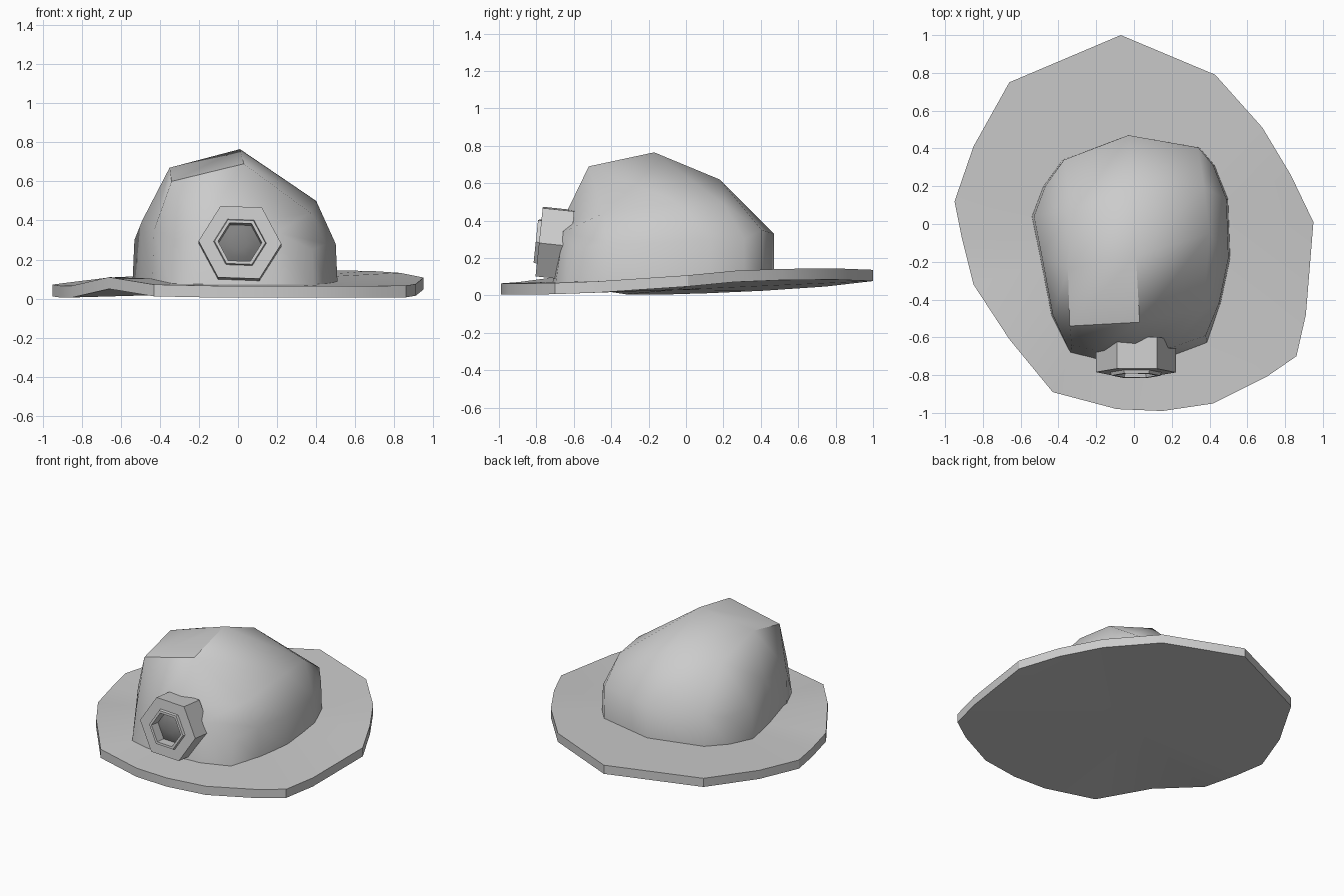
import bpy, bmesh, math
from mathutils import Matrix, Vector

if "Cube" in bpy.data.objects:
    bpy.data.objects.remove(bpy.data.objects["Cube"])


def material(name, v):
    m = bpy.data.materials.new(name)
    m.diffuse_color = (v, v, v, 1)
    m.use_nodes = True
    m.node_tree.nodes["Principled BSDF"].inputs["Base Color"].default_value = m.diffuse_color
    return m


grey = material("light grey", 0.6)
dark = material("dark grey lens", 0.22)


def finish(name, bm, mat, angle):
    bmesh.ops.recalc_face_normals(bm, faces=bm.faces)
    me = bpy.data.meshes.new(name)
    bm.to_mesh(me)
    bm.free()
    ob = bpy.data.objects.new(name, me)
    bpy.context.collection.objects.link(ob)
    me.materials.append(mat)
    bpy.ops.object.select_all(action='DESELECT')
    ob.select_set(True)
    bpy.context.view_layer.objects.active = ob
    bpy.ops.object.shade_smooth_by_angle(angle=math.radians(angle))
    return ob


# Brim: wavy outline with top heights, fanned to a centre on both sides
outline = [(-.07, 1.0, .137), (.43, .79, .145), (.68, .51, .142), (.83, .26, .132),
           (.95, .01, .108), (.91, -.48, .075), (.86, -.70, .067), (.70, -.81, .065),
           (.42, -.95, .065), (.15, -.99, .065), (-.09, -.98, .065), (-.43, -.89, .072),
           (-.66, -.61, .110), (-.85, -.32, .066), (-.91, -.08, .066), (-.95, .12, .072),
           (-.85, .41, .085), (-.66, .75, .108)]
THICK = .06
bm = bmesh.new()
top = [bm.verts.new(p) for p in outline]
low = [bm.verts.new((x, y, max(0, z - THICK))) for x, y, z in outline]
top_mid = bm.verts.new((0, -.05, .09))
low_mid = bm.verts.new((0, -.05, .03))
for i in range(len(top)):
    j = (i + 1) % len(top)
    bm.faces.new((top[i], top[j], top_mid))
    bm.faces.new((low[j], low[i], low_mid))
    bm.faces.new((top[i], low[i], low[j], top[j]))
finish("brim", bm, grey, 30)

# Crown: five arched ribs from front to back, left to right
ribs = [
    [(-.33, -.64, .30), (-.20, -.67, .35), (.00, -.67, .38), (.20, -.655, .34), (.38, -.59, .25)],
    [(-.43, -.48, .35), (-.34, -.54, .60), (.03, -.52, .69), (.37, -.44, .44), (.45, -.42, .28)],
    [(-.49, -.16, .40), (-.35, -.24, .67), (.01, -.17, .765), (.40, -.05, .50), (.50, -.18, .28)],
    [(-.53, .04, .30), (-.33, .08, .57), (.00, .18, .62), (.37, .20, .49), (.49, .13, .30)],
    [(-.47, .20, .27), (-.37, .34, .32), (-.03, .47, .33), (.34, .405, .35), (.42, .31, .30)],
]
bm = bmesh.new()
g = [[bm.verts.new(p) for p in rib] for rib in ribs]
for a, b in zip(g, g[1:]):
    for i in range(4):
        bm.faces.new((a[i], a[i + 1], b[i + 1], b[i]))
# Crown walls drop from the rim of the rib grid into the brim
rim = g[0][:4] + [r[4] for r in g[:4]] + g[4][:0:-1] + [r[0] for r in g[:0:-1]]
base = []
for v in rim:
    x, y, z = v.co
    y *= 1.07 if y < -.5 else 1.0
    base.append(bm.verts.new((x * 1.02, y, .065 + .03 * y)))
for i in range(len(rim)):
    j = (i + 1) % len(rim)
    bm.faces.new((rim[i], rim[j], base[j], base[i]))
finish("crown", bm, grey, 48)


def hex_loft(name, rings, mat, cap_end, angle):
    """Loft hexagons of (radius, depth) along the tilted lamp axis."""
    bm = bmesh.new()
    loops = [[bm.verts.new((r * math.cos(k * math.pi / 3), d, r * math.sin(k * math.pi / 3)))
              for k in range(6)] for r, d in rings]
    for a, b in zip(loops, loops[1:]):
        for i in range(6):
            j = (i + 1) % 6
            bm.faces.new((a[i], a[j], b[j], b[i]))
    if cap_end:
        bm.faces.new(loops[-1])
    bm.transform(Matrix.Translation((.01, -.785, .288)) @ Matrix.Rotation(math.radians(-6), 4, 'X')
                 @ Matrix.Rotation(math.radians(2), 4, 'Y'))
    return finish(name, bm, mat, angle)


# Lamp: hexagonal housing with a stepped, recessed opening
hex_loft("lamp_housing", [(.212, .17), (.212, 0), (.135, 0), (.130, -.018), (.112, -.018),
                          (.108, .06)], grey, False, 25)
# Lamp lens: slightly bulging hexagon at the bottom of the recess
lens = hex_loft("lamp_lens", [(.11, .05), (.08, .035), (.04, .026)], dark, True, 60)
# Make sure the open lens shell faces forward
if sum((p.normal.y for p in lens.data.polygons)) > 0:
    lens.data.flip_normals()
